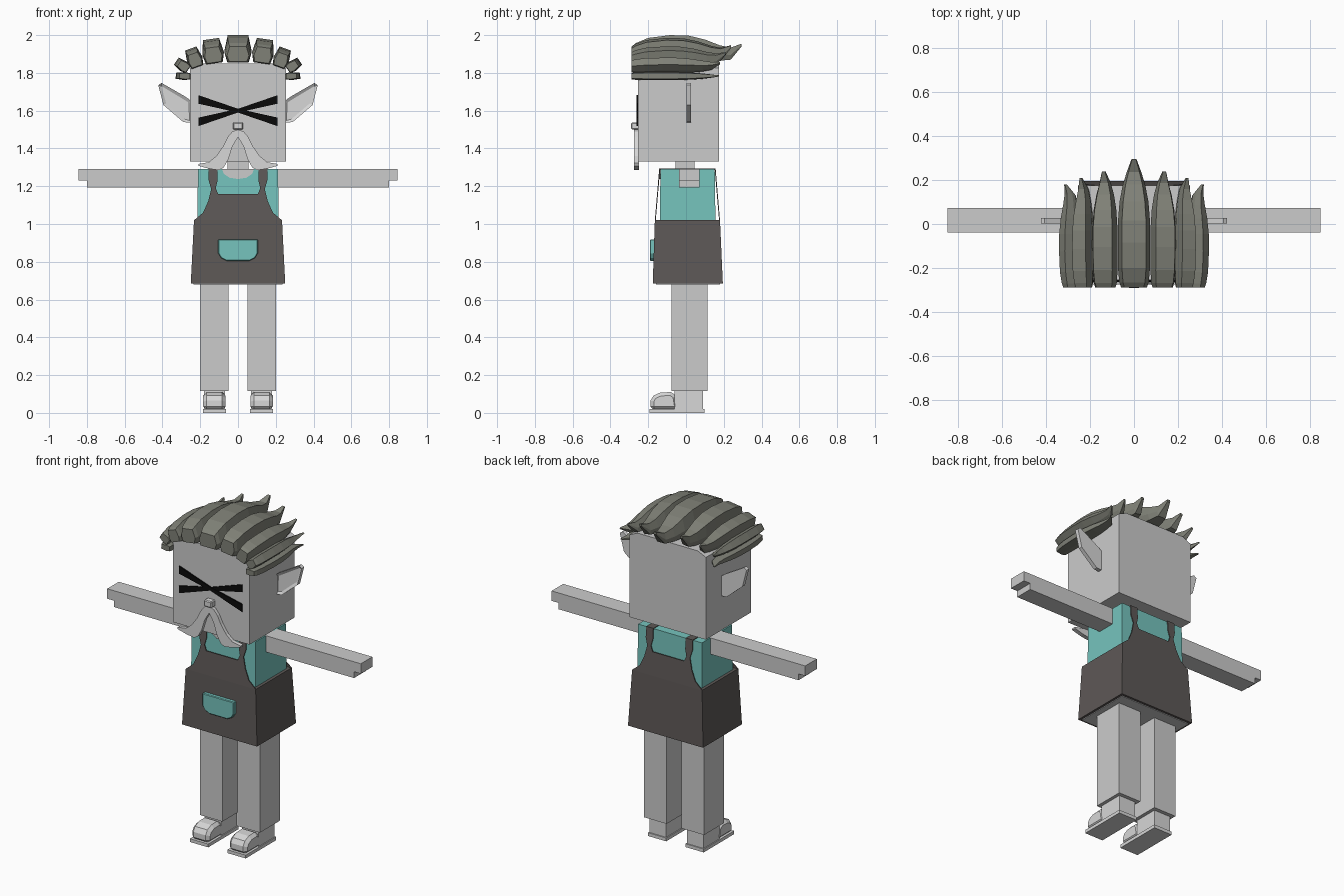
import bpy
import bmesh
from math import sin, cos, radians
from mathutils import Vector

if "Cube" in bpy.data.objects:
    bpy.data.objects.remove(bpy.data.objects["Cube"])


def material(name, r, g, b):
    m = bpy.data.materials.new(name)
    m.use_nodes = True
    m.diffuse_color = (r, g, b, 1)
    m.node_tree.nodes["Principled BSDF"].inputs["Base Color"].default_value = (r, g, b, 1)
    return m


SKIN = material("light grey", 0.6, 0.6, 0.6)
PALE = material("pale grey", 0.68, 0.68, 0.68)
TEAL = material("teal", 0.18, 0.55, 0.51)
APRON = material("dark brown grey", 0.11, 0.098, 0.094)
HAIR = material("olive grey", 0.215, 0.22, 0.185)
BLACK = material("black", 0.003, 0.003, 0.003)


def finish(name, bm, mat, mirror=False, bevel=0):
    bmesh.ops.recalc_face_normals(bm, faces=bm.faces)
    mesh = bpy.data.meshes.new(name)
    bm.to_mesh(mesh)
    bm.free()
    mesh.materials.append(mat)
    ob = bpy.data.objects.new(name, mesh)
    bpy.context.collection.objects.link(ob)
    if bevel:
        mod = ob.modifiers.new("Bevel", 'BEVEL')
        mod.width, mod.segments = bevel, 1
        mod.limit_method = 'ANGLE'
        mod.angle_limit = radians(50)
    if mirror:
        mod = ob.modifiers.new("Mirror", 'MIRROR')
        mod.use_mirror_merge = False
    return ob


def loft(rings):
    """Skin a list of equal rings and cap both ends."""
    bm = bmesh.new()
    rows = [[bm.verts.new(p) for p in ring] for ring in rings]
    n = len(rows[0])
    for a, b in zip(rows, rows[1:]):
        for i in range(n):
            bm.faces.new((a[i], a[(i + 1) % n], b[(i + 1) % n], b[i]))
    bm.faces.new(rows[0])
    bm.faces.new(rows[-1])
    return bm


def rect(x, y, z):
    return [(x[0], y[0], z), (x[1], y[0], z), (x[1], y[1], z), (x[0], y[1], z)]


def box(name, x, y, z, mat, top=None, **kw):
    tx, ty = top or (x, y)
    return finish(name, loft([rect(x, y, z[0]), rect(tx, ty, z[1])]), mat, **kw)


def slab(name, pts, depth, mat, axis="y", lean=0, **kw):
    """Extrude an outline along x or y; lean shifts it in y with height."""
    z0 = min(p[1] for p in pts)

    def place(u, v, d):
        return (u, d + lean * (v - z0), v) if axis == "y" else (d, u, v)
    bm = loft([[place(u, v, d) for u, v in pts] for d in depth])
    return finish(name, bm, mat, **kw)


def symmetric(half):
    return half + [(-x, z) for x, z in reversed(half) if x > 0]


# Head, neck and face
slab("head", symmetric([(0.255, 1.33), (0.255, 1.825), (0.2, 1.85)]), (-0.255, 0.175), SKIN)
box("neck", (-0.055, 0.055), (-0.055, 0.045), (1.27, 1.34), SKIN)
box("nose", (-0.026, 0.026), (-0.29, -0.25), (1.5, 1.538), PALE, bevel=0.005)
for side, label in ((1, "left"), (-1, "right")):
    stroke = [(-0.21, 0.082), (0, 0.01), (0.21, -0.037), (0.21, -0.082), (0, -0.01), (-0.21, 0.037)]
    slab("eye_stroke_" + label, [(side * x, 1.6 + z) for x, z in stroke],
         (-0.262 - 0.001 * side, -0.254), BLACK)
slab("moustache", symmetric([
    (0, 1.5), (0.03, 1.49), (0.055, 1.46), (0.08, 1.41), (0.115, 1.36), (0.155, 1.327),
    (0.21, 1.318), (0.21, 1.308), (0.15, 1.292), (0.1, 1.285), (0.075, 1.3), (0.05, 1.345),
    (0.03, 1.41), (0, 1.46)]), (-0.275, -0.25), PALE)

# Ears with a recessed front
ear = loft([[(x, y, z) for x, z in ((0.245, 1.535), (0.29, 1.54), (0.395, 1.63), (0.422, 1.735),
                                    (0.405, 1.747), (0.28, 1.675), (0.245, 1.65))]
            for y in (0.003, 0.027)])
ear.normal_update()
front = min(ear.faces, key=lambda f: f.calc_center_median().y)
bmesh.ops.recalc_face_normals(ear, faces=ear.faces)
bmesh.ops.inset_region(ear, faces=[front], thickness=0.017, depth=-0.01)
finish("ears", ear, PALE, mirror=True)

# Hair: swept-back locks; stations are (length, width, lift, thickness)
STATIONS = ((0, 0.8, 0, 1), (0.04, 0.92, 0.3, 1.05), (0.15, 1, 0.75, 1), (0.35, 1, 1, 1),
            (0.52, 1, 0.95, 1), (0.67, 0.9, 0.6, 1), (0.8, 0.7, 0.1, 0.95),
            (0.9, 0.45, -0.1, 0.8), (1, 0.15, 0.25, 0.15))


def lock(name, x, z, width, height, roll, tip, lift, mirror=True):
    a = radians(roll)
    up, across = Vector((sin(a), 0, cos(a))), Vector((cos(a), 0, -sin(a)))
    rings = []
    for t, w, rise, thick in STATIONS:
        centre = Vector((x, -0.288 + (tip + 0.288) * t, z))
        hi = height / 2 + lift * rise
        lo = hi - thick * (height + lift * max(rise, 0))
        w *= width / 2
        section = ((-0.75 * w, hi), (0.75 * w, hi), (w, hi * 0.4 + lo * 0.6),
                   (0.8 * w, lo), (-0.8 * w, lo), (-w, hi * 0.4 + lo * 0.6))
        rings.append([centre + across * u + up * v for u, v in section])
    finish(name, loft(rings), HAIR, mirror=mirror)


lock("hair_centre", 0, 1.9, 0.145, 0.08, 0, 0.295, 0.06, mirror=False)
lock("hair_inner", 0.131, 1.895, 0.115, 0.08, 8, 0.238, 0.045)
lock("hair_outer", 0.228, 1.868, 0.085, 0.07, 20, 0.208, 0.03)
lock("hair_upper_side", 0.288, 1.835, 0.06, 0.055, 55, 0.18, 0.02)
lock("hair_lower_side", 0.282, 1.783, 0.042, 0.055, 88, 0.175, 0.02)

# Shirt and collar
box("shirt", (-0.218, 0.218), (-0.143, 0.16), (0.75, 1.29), TEAL,
    top=((-0.212, 0.212), (-0.135, 0.152)))
slab("collar", symmetric([(0.085, 1.291), (0.075, 1.265), (0.045, 1.245), (0, 1.238)]),
     (-0.142, -0.134), SKIN)

# Apron: skirt, bibs with straps, and pocket
box("apron_skirt", (-0.25, 0.25), (-0.176, 0.195), (0.685, 1.02), APRON,
    top=((-0.233, 0.233), (-0.165, 0.18)))
box("hips", (-0.235, 0.235), (-0.16, 0.18), (0.681, 0.7), SKIN)
bib = symmetric([(0, 1.158), (0.105, 1.158), (0.118, 1.19), (0.108, 1.23), (0.108, 1.293),
                 (0.155, 1.293), (0.155, 1.23), (0.142, 1.185), (0.158, 1.12), (0.185, 1.06),
                 (0.233, 1.02), (0, 1.02)])
slab("front_bib", bib, (-0.165, -0.16), APRON, lean=0.085)
slab("back_bib", bib, (0.175, 0.18), APRON, lean=-0.085)
box("shoulder_straps", (0.108, 0.155), (-0.142, 0.157), (1.286, 1.294), APRON, mirror=True)
slab("pocket", symmetric([(0.105, 0.918), (0.105, 0.845), (0.09, 0.82), (0.06, 0.805)]),
     (-0.191, -0.165), TEAL, bevel=0.004)

# Arms with the hand step at the end
box("arms", (0.2, 0.845), (-0.038, 0.072), (1.23, 1.29), SKIN, mirror=True)
box("arm_undersides", (0.2, 0.8), (-0.038, 0.072), (1.192, 1.23), SKIN, mirror=True)

# Legs and shoes
box("legs", (0.05, 0.2), (-0.077, 0.113), (0.115, 0.69), SKIN, mirror=True)
box("shoe_heels", (0.07, 0.18), (-0.06, 0.09), (0.015, 0.118), PALE, mirror=True)
box("soles", (0.064, 0.186), (-0.192, 0.097), (0, 0.02), PALE, mirror=True)
slab("shoe_toes", [(-0.188, 0.015), (-0.188, 0.065), (-0.172, 0.092), (-0.135, 0.108),
                   (-0.08, 0.11), (-0.052, 0.092), (-0.04, 0.015)], (0.066, 0.184), PALE,
     axis="x", mirror=True, bevel=0.018)
